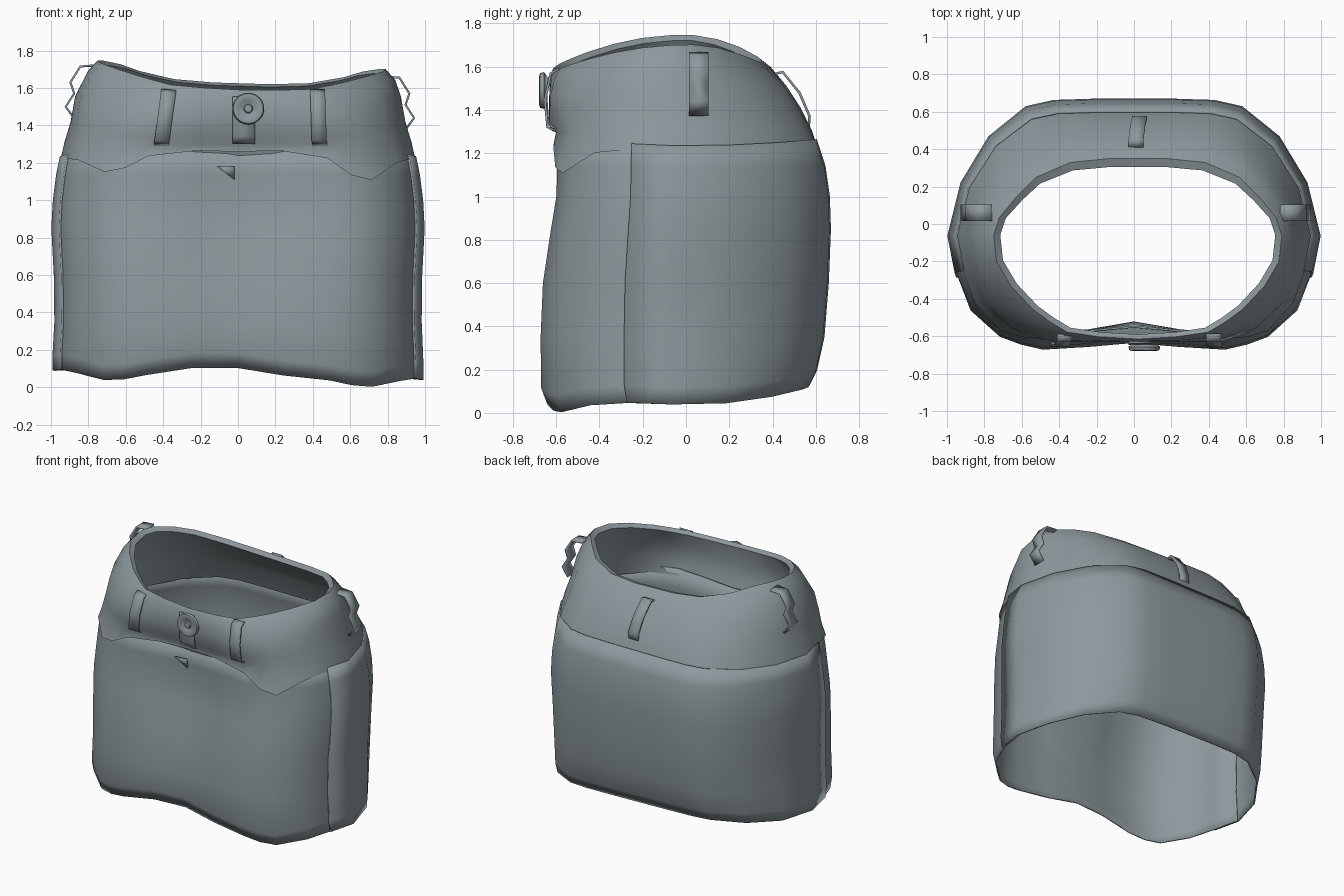
import bpy, bmesh, math
from mathutils import Vector

if "Cube" in bpy.data.objects:
    bpy.data.objects.remove(bpy.data.objects["Cube"], do_unlink=True)

# one slate denim colour for everything
slate = bpy.data.materials.new("slate_cloth")
slate.use_nodes = True
COLOUR = (0.27, 0.32, 0.34, 1)
slate.diffuse_color = COLOUR
slate.node_tree.nodes["Principled BSDF"].inputs["Base Color"].default_value = COLOUR

# half plans from back centre round to front centre, for the hips and the rim
HIPS = [(0, 1), (.22, 1), (.43, .99), (.58, .94), (.78, .7), (.93, .33), (1, -.1),
        (.96, -.42), (.89, -.69), (.73, -.9), (.62, -.96), (.5, -1), (.25, -.98), (0, -.95)]
RIM = [(0, 1), (.2, 1), (.47, .94), (.71, .71), (.84, .42), (.96, .1), (1, -.1),
       (.98, -.33), (.88, -.54), (.73, -.74), (.61, -.85), (.49, -.94), (.27, -.98), (0, -1)]


def finish(name, bm, thickness=0, angle=50):
    mesh = bpy.data.meshes.new(name)
    bm.to_mesh(mesh)
    bm.free()
    mesh.materials.append(slate)
    ob = bpy.data.objects.new(name, mesh)
    bpy.context.collection.objects.link(ob)
    if thickness:
        mod = ob.modifiers.new("cloth", 'SOLIDIFY')
        mod.thickness = thickness
        mod.offset = -1
    bpy.ops.object.select_all(action='DESELECT')
    ob.select_set(True)
    bpy.context.view_layer.objects.active = ob
    bpy.ops.object.shade_smooth_by_angle(angle=math.radians(angle))


def bump(x, centre, width):
    return math.exp(-((x - centre) / width) ** 2)


def ring_points(ring, grow):
    """Ring: plan mix, half width, front y, back y, then z at front, side and back."""
    mix, hw, yf, yb, zf, zs, zb = ring
    half = []
    for low, high in zip(HIPS, RIM):
        u, v = Vector(low).lerp(Vector(high), mix)
        y = v * (yb + grow) if v > 0 else -v * (yf - grow)
        half.append(Vector((u * (hw + grow), y, zs + ((zb if v > 0 else zf) - zs) * v * v)))
    right = [Vector((-p.x, p.y, p.z)) for p in half]
    return right + half[-2:0:-1]


def loft(name, rings, first, last, shape, grow=0, thickness=0):
    bm = bmesh.new()
    rows = []
    for k, ring in enumerate(rings):
        points = ring_points(ring, grow)
        total = len(points)
        row = [bm.verts.new(shape(points[i % total], k))
               for i in range(first, min(last + 1, first + total))]
        rows.append(row)
    for low, high in zip(rows, rows[1:]):
        for i in range(last - first):
            j = (i + 1) % len(low)
            bm.faces.new((low[i], low[j], high[j], high[i]))
    finish(name, bm, thickness)


# skirt body: a front panel tucked under a back panel at the side seams
BODY = [(0, hw, yf, yb, z, z, z + rise) for z, rise, hw, yf, yb in (
    (0.06, 0.07, 0.982, -0.64, 0.56),
    (0.14, 0.06, 0.982, -0.67, 0.595),
    (0.35, 0, 0.972, -0.672, 0.63),
    (0.60, 0, 0.975, -0.662, 0.65),
    (0.85, 0, 0.988, -0.625, 0.66),
    (1.00, 0, 0.98, -0.60, 0.655),
    (1.14, 0, 0.962, -0.595, 0.635))]
BODY.append((0, 0.942, -0.59, 0.595, 1.29, 1.235, 1.265))


def drape(p, k):
    # hollow down the middle of the front
    if p.y < -0.3:
        p.y += 0.05 * bump(p.x, 0, 0.25) * bump(p.z, 0.85, 0.3)
    # uneven hem
    if k < 2:
        front = min(1, max(0, -p.y / 0.4))
        wave = 0.03 * p.x ** 2 + 0.05 * bump(p.x, -0.1, 0.25) - 0.055 * bump(abs(p.x), 0.7, 0.2)
        p.z += front * wave - 0.025 * p.x
    return p


loft("front_panel", BODY, 6, 20, drape, 0, 0.01)
loft("back_panel", BODY, 19, 33, drape, 0.01, 0.012)

# waistband yoke: outside, rolled rim and inner lining, with pocket lips at the front
YOKE = [
    (0, 0.947, -0.605, 0.60, 1.265, 1.225, 1.25),
    (0.1, 0.928, -0.605, 0.58, 1.295, 1.31, 1.31),
    (0.2, 0.895, -0.64, 0.53, 1.34, 1.42, 1.41),
    (0.45, 0.87, -0.645, 0.465, 1.46, 1.56, 1.51),
    (0.8, 0.82, -0.635, 0.39, 1.555, 1.67, 1.595),
    (1, 0.77, -0.615, 0.35, 1.59, 1.725, 1.625),
    (1, 0.735, -0.59, 0.305, 1.57, 1.70, 1.61),
    (0.55, 0.83, -0.615, 0.43, 1.46, 1.56, 1.51),
    (0.2, 0.872, -0.615, 0.505, 1.34, 1.4, 1.39),
    (0, 0.92, -0.58, 0.575, 1.24, 1.21, 1.23)]


def pocket_lip(p, k):
    if k == 0 and p.y < -0.2:
        dip = bump(abs(p.x), 0.66, 0.16)
        p.z -= (0.155 if p.x > 0 else 0.11) * dip
        p.x *= 1 + 0.035 * dip
        p.y *= 1 + 0.05 * dip
    if 3 < k < 7:
        p.z -= 0.03 * p.x
        p.x += 0.02
    return p


loft("waistband", YOKE, 0, 26, pocket_lip)


# belt loops: strips following a path, wide along one axis
def strap(name, path, across, width=0.08, thickness=0.012):
    bm = bmesh.new()
    side = Vector(across) * width / 2
    rows = [(bm.verts.new(Vector(p) - side), bm.verts.new(Vector(p) + side)) for p in path]
    for (a, b), (c, d) in zip(rows, rows[1:]):
        bm.faces.new((a, b, d, c))
    finish(name, bm, thickness)


for name, x, lean in (("right_front_loop", -0.39, 0.02), ("left_front_loop", 0.43, -0.005)):
    strap(name, [(x + lean * t, y, 1.445 + 0.15 * t) for t, y in
                 ((-1, -0.60), (-0.85, -0.645), (0, -0.658), (0.85, -0.63), (1, -0.59))], (1, 0, 0))
for name, m in (("left_side_loop", 1), ("right_side_loop", -1)):
    strap(name, [(m * x + 0.01, 0.06, z - 0.03 * m) for x, z in
                 ((0.77, 1.685), (0.85, 1.68), (0.9, 1.60), (0.88, 1.54), (0.925, 1.47), (0.88, 1.41))],
          (0, m, 0), 0.09)
strap("back_loop", [(0.01, 0.41, 1.56), (0.01, 0.445, 1.57), (0.02, 0.52, 1.475),
                    (0.03, 0.565, 1.37), (0.03, 0.56, 1.31)], (-1, 0, 0))

# fly: a thin overlapping band end and a small loose corner below it
strap("band_overlap", [(0.03, -0.616, 1.3), (0.03, -0.638, 1.34),
                       (0.03, -0.647, 1.46), (0.03, -0.641, 1.555)], (1, 0, 0), 0.12, 0.006)
bm = bmesh.new()
bm.faces.new([bm.verts.new(p) for p in ((-0.11, -0.585, 1.18), (-0.02, -0.563, 1.11), (-0.02, -0.575, 1.18))])
finish("fly_corner", bm, 0.008)

# waist button: a lathed profile with a raised rim and a centre stud
PROFILE = [(0.07, 0), (0.085, 0.012), (0.08, 0.03), (0.06, 0.035),
           (0.04, 0.022), (0.025, 0.02), (0.02, 0.03), (0, 0.033)]
CENTRE = Vector((0.055, -0.645, 1.49))
bm = bmesh.new()
verts = [bm.verts.new(CENTRE + Vector((r, -d, 0))) for r, d in PROFILE]
edges = [bm.edges.new(pair) for pair in zip(verts, verts[1:])]
bmesh.ops.spin(bm, geom=verts + edges, cent=CENTRE, axis=(0, 1, 0), angle=math.tau, steps=24)
bmesh.ops.remove_doubles(bm, verts=bm.verts, dist=0.0005)
bmesh.ops.recalc_face_normals(bm, faces=bm.faces)
finish("waist_button", bm)
